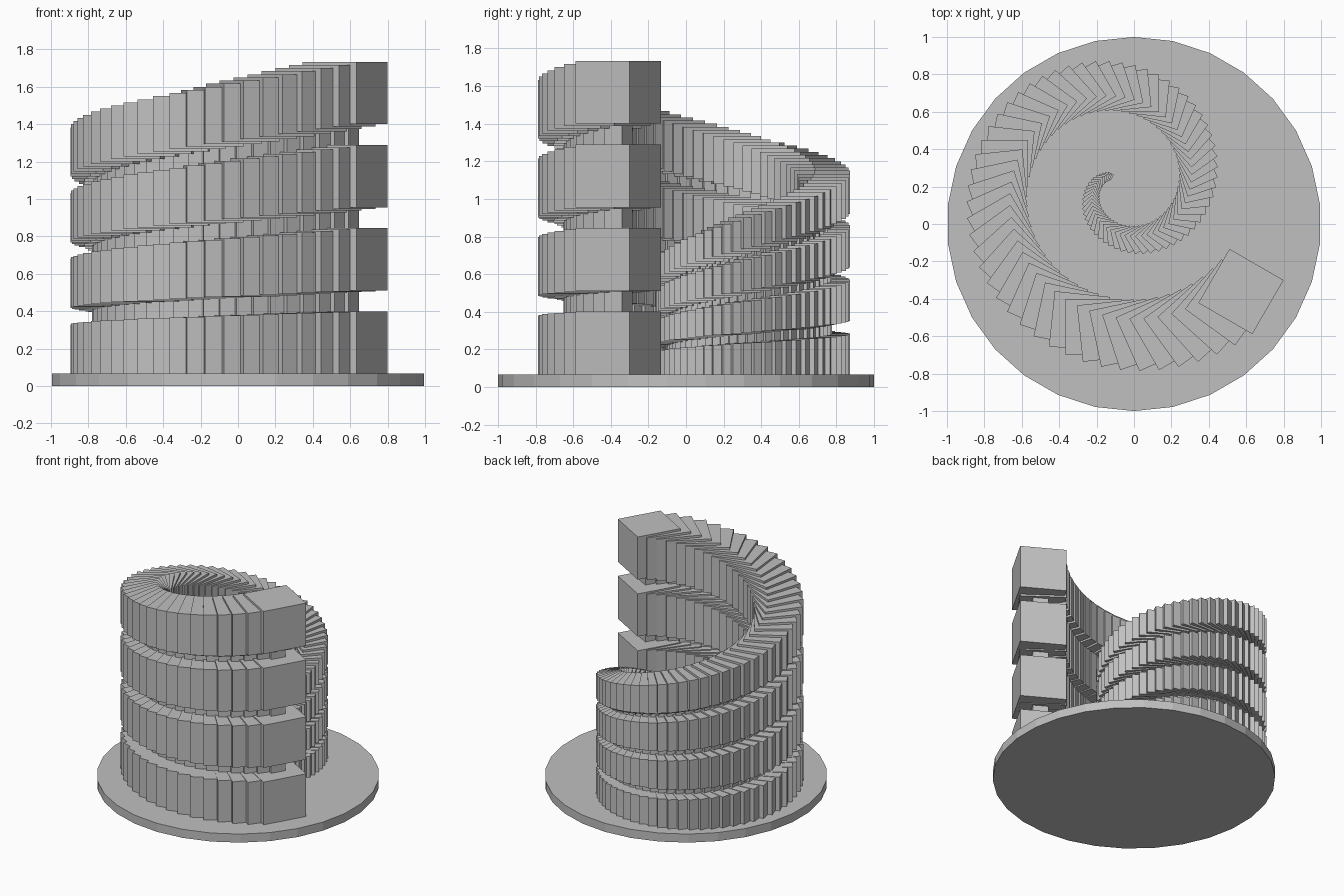
import bpy
import bmesh
from math import radians
from mathutils import Matrix, Vector

if "Cube" in bpy.data.objects:
    bpy.data.objects.remove(bpy.data.objects["Cube"], do_unlink=True)

SIZE = 1 / 3           # edge of the largest block
BASE_HEIGHT = SIZE / 5
LAYERS = 4
STEPS = 100            # each step turns the block and shrinks it by one part
LAST = 10              # smallest block, in parts of STEPS
TURN = radians(6)
START = radians(-30)
CENTRE = Vector((-SIZE / 5, SIZE * 3 / 5, BASE_HEIGHT))

grey = bpy.data.materials.new("stone_grey")
grey.use_nodes = True
colour = (0.53, 0.53, 0.53, 1)
grey.diffuse_color = colour
grey.node_tree.nodes["Principled BSDF"].inputs["Base Color"].default_value = colour


def add_object(name, bm):
    mesh = bpy.data.meshes.new(name)
    bm.to_mesh(mesh)
    bm.free()
    mesh.materials.append(grey)
    obj = bpy.data.objects.new(name, mesh)
    bpy.context.collection.objects.link(obj)
    return obj


def spiral_of_cubes(name, edge, height):
    """Spiral of turning, shrinking cubes; edge and height are in block sizes."""
    bm = bmesh.new()
    local = Matrix.Translation((2.5, -0.5, height)) @ Matrix.Scale(edge, 4)
    for part in range(LAST, STEPS + 1):
        angle = START - TURN * (STEPS - part)
        place = (Matrix.Translation(CENTRE)
                 @ Matrix.Rotation(angle, 4, 'Z')
                 @ Matrix.Scale(SIZE * part / STEPS, 4))
        bmesh.ops.create_cube(bm, size=1, matrix=place @ local)
    return add_object(name, bm)


# Round base plate
bm = bmesh.new()
bmesh.ops.create_cone(bm, cap_ends=True, segments=30, radius1=1, radius2=1,
                      depth=BASE_HEIGHT,
                      matrix=Matrix.Translation((0, 0, BASE_HEIGHT / 2)))
add_object("base_plate", bm)

# Stacked spiral layers, with small spacer cubes between them
SPACER = 1 / 3
for layer in range(LAYERS):
    bottom = layer * (1 + SPACER)
    spiral_of_cubes(f"spiral_layer_{layer + 1}", 1, bottom + 0.5)
    if layer < LAYERS - 1:
        spiral_of_cubes(f"spacer_layer_{layer + 1}", SPACER,
                        bottom + 1 + SPACER / 2)
